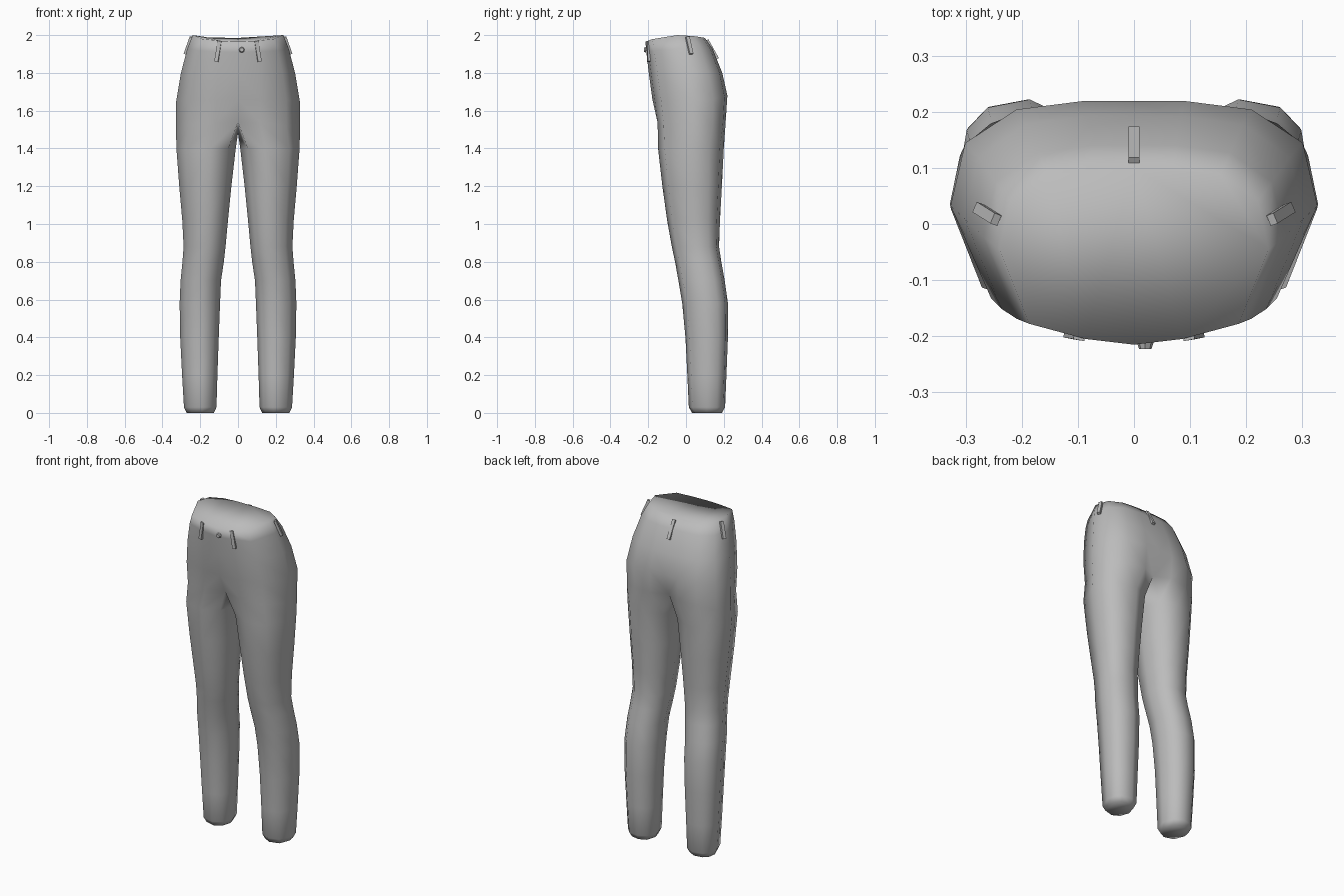
import bpy
import bmesh
from mathutils import Vector, Matrix

cube = bpy.data.objects.get("Cube")
if cube:
    bpy.data.objects.remove(cube, do_unlink=True)

grey = bpy.data.materials.new("plain grey")
grey.use_nodes = True
COLOUR = (0.5, 0.5, 0.5, 1)
grey.diffuse_color = COLOUR
grey.node_tree.nodes["Principled BSDF"].inputs["Base Color"].default_value = COLOUR


def make_object(name, bm, smooth=True):
    bmesh.ops.recalc_face_normals(bm, faces=bm.faces)
    for f in bm.faces:
        f.smooth = smooth
    mesh = bpy.data.meshes.new(name)
    bm.to_mesh(mesh)
    bm.free()
    mesh.materials.append(grey)
    obj = bpy.data.objects.new(name, mesh)
    bpy.context.collection.objects.link(obj)
    return obj


def bridge(bm, a, b, closed):
    n = len(a)
    for i in range(n if closed else n - 1):
        j = (i + 1) % n
        bm.faces.new((a[i], a[j], b[j], b[i]))


# Unit outlines, running from the front seam round the outside to the back seam
HIP = [(0, -1), (.36, -.94), (.78, -.78), (1, 0), (.92, .6), (.64, .92), (.28, 1), (0, 1)]
LEG = [(-.75, -.72), (-.15, -1), (.65, -.8), (1, 0), (.9, .55), (.55, .88),
       (-.15, 1), (-.75, .75), (-1, 0)]

# Torso: front z, side z, back z, half width, front y, back y
TORSO = [(1.965, 2, 1.985, .24, -.215, .1),
         (1.91, 1.93, 1.93, .268, -.21, .14),
         (1.8, 1.8, 1.8, .302, -.197, .192),
         (1.66, 1.65, 1.68, .327, -.178, .219),
         (1.54, 1.5, 1.54, .328, -.162, .21)]

# Leg: z, inner x, outer x, front y, back y
LEGS = [(1.4, .012, .326, -.148, .2),
        (1.2, .035, .311, -.125, .19),
        (1.02, .053, .295, -.1, .18),
        (.88, .066, .288, -.075, .175),
        (.8, .075, .294, -.058, .187),
        (.7, .09, .304, -.04, .205),
        (.58, .095, .309, -.02, .222),
        (.4, .102, .306, -.003, .222),
        (.2, .109, .296, .007, .214),
        (.03, .114, .286, .015, .207),
        (0, .128, .272, .032, .19)]

# Trousers: one half, mirrored
bm = bmesh.new()
rings = []
for zf, zs, zb, w, yf, yb in TORSO:
    mid = (yf + yb) / 2 + .012
    ring = []
    for u, v in HIP:
        reach = (yb - mid) if v > 0 else (mid - yf)
        z = zs + ((zb if v > 0 else zf) - zs) * abs(v) ** 2
        ring.append(bm.verts.new((u * w, mid + v * reach, z)))
    rings.append(ring)
for a, b in zip(rings, rings[1:]):
    bridge(bm, a, b, False)
bm.faces.new(rings[0])

# Crotch saddle: the seam draws inward to a low point
hem = rings[-1]
hem[0].co.y = -.125
hem[-1].co.y = .165
crotch = bm.verts.new((0, .03, 1.48))
previous = hem + [crotch]
for z, xi, xo, yf, yb in LEGS:
    ring = [bm.verts.new(((xi + xo) / 2 + u * (xo - xi) / 2,
                          (yf + yb) / 2 + v * (yb - yf) / 2, z)) for u, v in LEG]
    bridge(bm, previous, ring, True)
    previous = ring
bm.faces.new(previous)
trousers = make_object("trousers", bm)
mirror = trousers.modifiers.new("Mirror", 'MIRROR')
mirror.merge_threshold = .001


# Belt loops: slim flat strips lying on the waist
def belt_loop(name, top, bottom, outward):
    top, bottom = Vector(top), Vector(bottom)
    up = (top - bottom).normalized()
    side = up.cross(Vector(outward)).normalized()
    out = side.cross(up)
    turn = Matrix((side, out, up)).transposed().to_4x4()
    size = Matrix.Diagonal((.02, .014, (top - bottom).length, 1))
    bm = bmesh.new()
    bmesh.ops.create_cube(bm, size=1,
                          matrix=Matrix.Translation((top + bottom) / 2) @ turn @ size)
    make_object(name, bm, False)


for side, s in (("left", 1), ("right", -1)):
    belt_loop("front_belt_loop_" + side, (s * .097, -.2, 1.967),
              (s * .115, -.197, 1.86), (s * .2, -1, 0))
    belt_loop("side_belt_loop_" + side, (s * .246, .008, 1.99),
              (s * .278, .028, 1.9), (s, .4, .3))
belt_loop("back_belt_loop", (0, .112, 1.975), (0, .168, 1.875), (0, 1, .4))

# Waist button
bm = bmesh.new()
bmesh.ops.create_cone(bm, cap_ends=True, segments=8, radius1=.015, radius2=.011, depth=.012,
                      matrix=Matrix.Translation((.02, -.217, 1.922)) @ Matrix.Rotation(1.5708, 4, 'X'))
make_object("button", bm, False)
